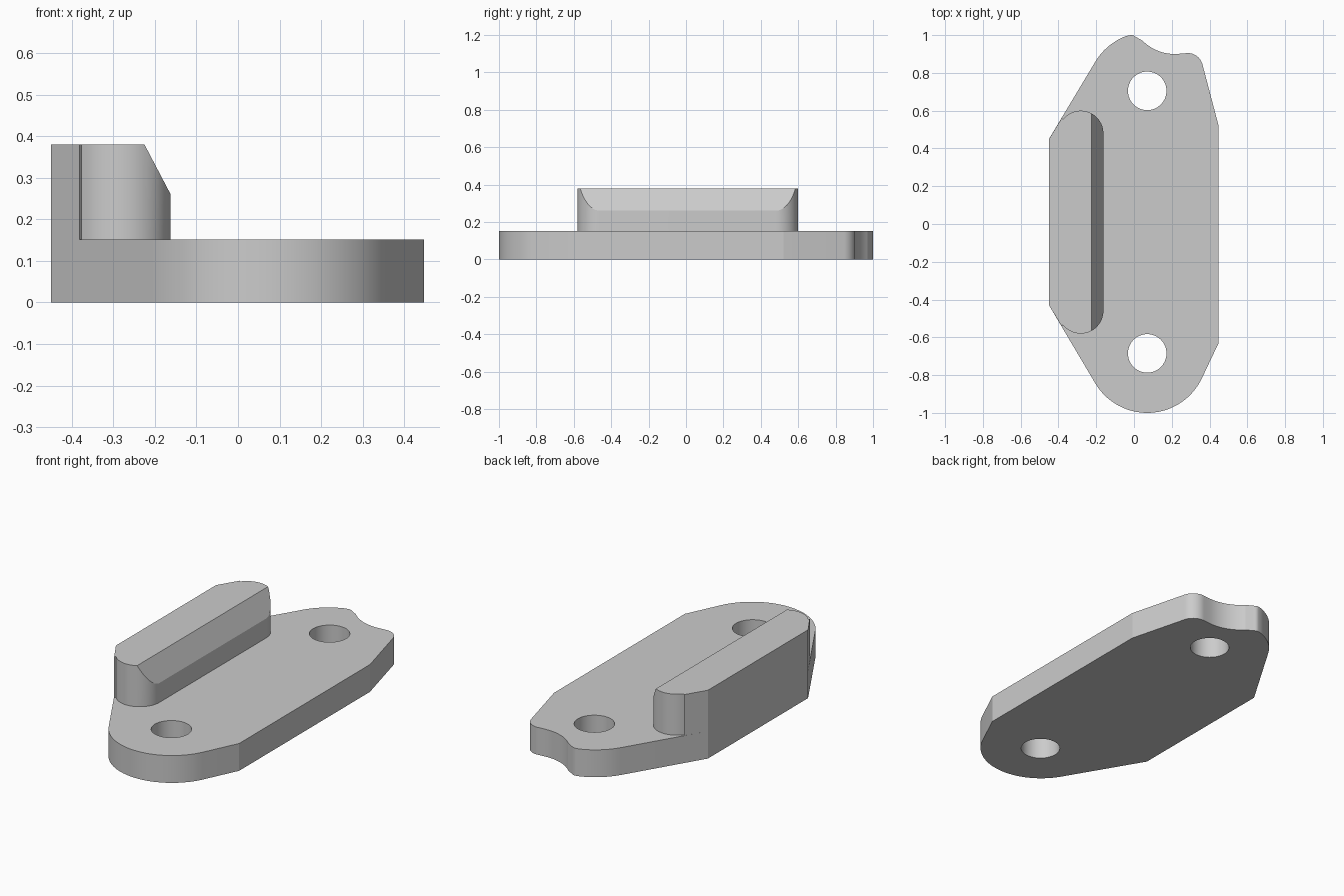
import bpy, bmesh
from math import radians, cos, sin
from mathutils import Vector

if "Cube" in bpy.data.objects:
    bpy.data.objects.remove(bpy.data.objects["Cube"])

grey = bpy.data.materials.new("plain grey")
grey.use_nodes = True
colour = (0.6, 0.6, 0.6, 1)
grey.diffuse_color = colour
grey.node_tree.nodes["Principled BSDF"].inputs["Base Color"].default_value = colour


def arc(x, y, r, start, end, steps=12):
    angles = [radians(start + (end - start) * i / steps) for i in range(steps + 1)]
    return [(x + r * cos(a), y + r * sin(a)) for a in angles]


def prism(name, outline, bottom, top, bevel_plane=None):
    """Extrude an anticlockwise outline, optionally sliced by a plane."""
    bm = bmesh.new()
    face = bm.faces.new([bm.verts.new((x, y, bottom)) for x, y in outline])
    new = bmesh.ops.extrude_face_region(bm, geom=[face], use_keep_orig=True)["geom"]
    bmesh.ops.translate(bm, vec=(0, 0, top - bottom),
                        verts=[v for v in new if isinstance(v, bmesh.types.BMVert)])
    if bevel_plane:
        point, normal = bevel_plane
        bmesh.ops.bisect_plane(bm, geom=bm.verts[:] + bm.edges[:] + bm.faces[:],
                               plane_co=point, plane_no=normal, clear_outer=True)
        bmesh.ops.holes_fill(bm, edges=[e for e in bm.edges if e.is_boundary])
    bmesh.ops.recalc_face_normals(bm, faces=bm.faces)
    mesh = bpy.data.meshes.new(name)
    bm.to_mesh(mesh)
    bm.free()
    mesh.materials.append(grey)
    obj = bpy.data.objects.new(name, mesh)
    bpy.context.collection.objects.link(obj)
    return obj


def activate(obj):
    bpy.ops.object.select_all(action='DESELECT')
    obj.select_set(True)
    bpy.context.view_layer.objects.active = obj


# Base plate: rounded front end, notched back end
plate_outline = (
    [(-0.45, 0.45), (-0.45, -0.43)]
    + arc(0.07, -0.68, 0.32, 211, 334, 28)
    + [(0.448, -0.63), (0.448, 0.52)]
    + arc(0.285, 0.825, 0.08, 15, 100)
    + arc(0.215, 1.14, 0.24, 275, 225)
    + arc(-0.015, 0.97, 0.03, 55, 105, 8)
    + arc(0.07, 0.695, 0.32, 110, 149)
)
plate = prism("base_plate", plate_outline, 0, 0.152)

# Two bolt holes
for y in (-0.685, 0.705):
    cutter = prism("hole_cutter", arc(0.07, y, 0.102, 0, 354.375, 63), -0.1, 0.3)
    cutter.hide_render = True
    cut = plate.modifiers.new("bolt_hole", 'BOOLEAN')
    cut.operation = 'DIFFERENCE'
    cut.solver = 'EXACT'
    cut.object = cutter
    activate(plate)
    bpy.ops.object.modifier_apply(modifier=cut.name)
    bpy.data.objects.remove(cutter)

# Raised ridge with rounded ends and a sloped inner edge
ridge_outline = (
    [(-0.45, 0.45), (-0.45, -0.43)]
    + [(-0.382, -0.542)]
    + arc(-0.282, -0.46, 0.12, 218, 360, 24)
    + arc(-0.282, 0.48, 0.12, 0, 142, 24)
    + [(-0.382, 0.562)]
)
slope = (Vector((-0.225, 0, 0.38)), Vector((0.12, 0, 0.063)))
ridge = prism("ridge", ridge_outline, 0.152, 0.38, slope)

for obj in (plate, ridge):
    activate(obj)
    bpy.ops.object.shade_smooth_by_angle(angle=radians(12))
